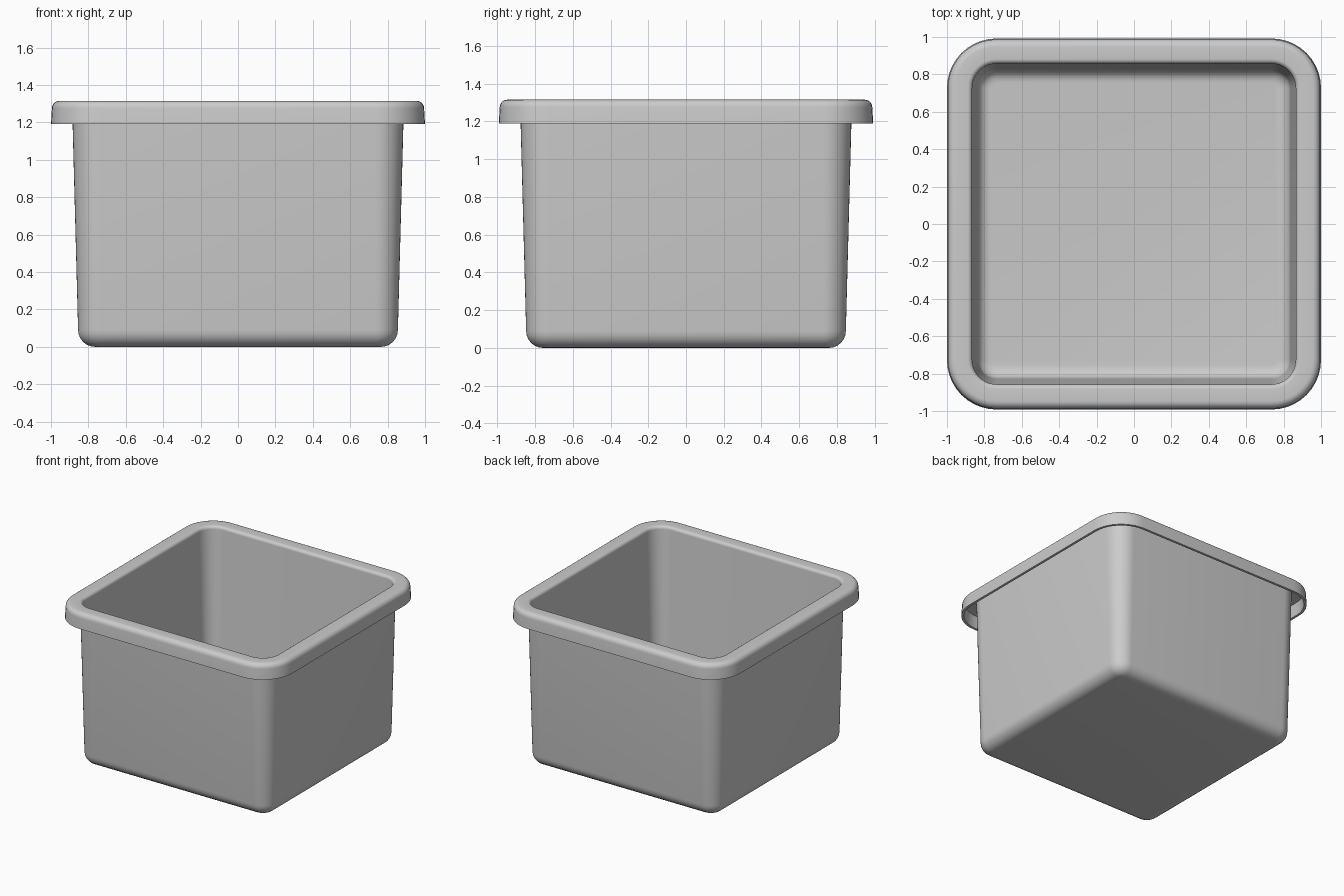
import bpy, bmesh, math

cube = bpy.data.objects.get("Cube")
if cube:
    bpy.data.objects.remove(cube, do_unlink=True)

# Single plastic colour
GREY = (0.6, 0.6, 0.6, 1.0)
plastic = bpy.data.materials.new("grey plastic")
plastic.use_nodes = True
plastic.diffuse_color = GREY
plastic.node_tree.nodes["Principled BSDF"].inputs["Base Color"].default_value = GREY

SEGMENTS = 10      # steps per rounded corner
CORNER = 0.735     # corner centre in x
DEPTH_TRIM = 0.008  # the tub is slightly shallower in y


def arc(cx, cz, radius, start, end, steps=6):
    """Points (half width, z) on a fillet, angles in degrees."""
    angles = [math.radians(start + (end - start) * i / steps) for i in range(steps + 1)]
    return [(cx + radius * math.cos(a), cz + radius * math.sin(a)) for a in angles]


def rounded_ring(bm, half, z):
    """One rounded square loop."""
    radius = max(half - CORNER, 0.04)
    centre = half - radius
    verts = []
    for k, (sx, sy) in enumerate(((1, 1), (-1, 1), (-1, -1), (1, -1))):
        for i in range(SEGMENTS + 1):
            a = math.pi / 2 * (k + i / SEGMENTS)
            verts.append(bm.verts.new((sx * centre + radius * math.cos(a),
                                       sy * (centre - DEPTH_TRIM) + radius * math.sin(a), z)))
    return verts


def build_shell(name, profile):
    """Skin the profile around the rounded square and cap both ends."""
    bm = bmesh.new()
    rings = [rounded_ring(bm, half, z) for half, z in profile]
    count = len(rings[0])
    for lower, upper in zip(rings, rings[1:]):
        for i in range(count):
            j = (i + 1) % count
            bm.faces.new((lower[i], lower[j], upper[j], upper[i]))
    bm.faces.new(rings[0][::-1])
    bm.faces.new(rings[-1])
    bmesh.ops.recalc_face_normals(bm, faces=bm.faces)
    mesh = bpy.data.meshes.new(name)
    bm.to_mesh(mesh)
    bm.free()
    mesh.materials.append(plastic)
    obj = bpy.data.objects.new(name, mesh)
    bpy.context.collection.objects.link(obj)
    bpy.ops.object.select_all(action="DESELECT")
    obj.select_set(True)
    bpy.context.view_layer.objects.active = obj
    bpy.ops.object.shade_smooth_by_angle(angle=math.radians(35))
    return obj


# Outer wall, hollow overhanging lip, inner wall and floor in one section
profile = (
    arc(0.765, 0.09, 0.09, -90, 0)            # outside bottom fillet
    + [(0.887, 1.29)]                         # tapered outside wall
    + [(0.97, 1.29), (0.98, 1.19)]            # hollow under the lip
    + [(1.0, 1.19)]                           # lip edge
    + arc(0.955, 1.275, 0.04, 0, 90)          # lip top outer fillet
    + arc(0.89, 1.29, 0.025, 90, 180)         # mouth fillet
    + arc(0.765, 0.095, 0.07, 0, -90)         # tapered inside wall, floor fillet
)
build_shell("storage_tub", profile)
